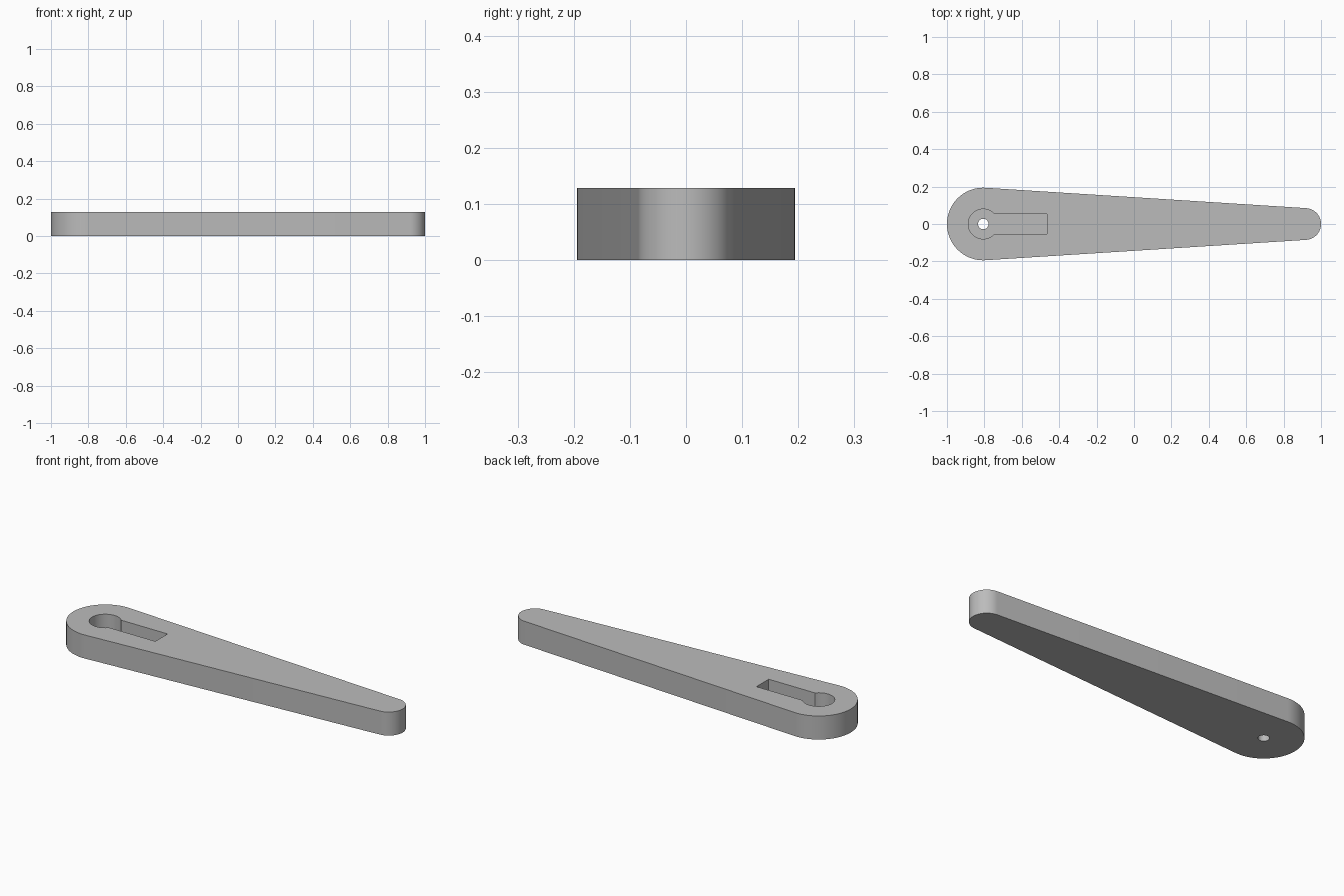
import bpy, bmesh, math

if "Cube" in bpy.data.objects:
    bpy.data.objects.remove(bpy.data.objects["Cube"])

HEIGHT, FLOOR = 0.129, 0.042      # arm thickness, floor under the pocket
HUB_X, HUB_R = -0.806, 0.194      # wide end
TIP_X, TIP_R = 0.915, 0.085       # narrow end
POCKET_R, HOLE_R = 0.08, 0.028
SLOT_END, SLOT_HALF = -0.465, 0.053


def arc(cx, r, start, end, steps, closed=False):
    count = steps if closed else steps + 1
    angles = [start + (end - start) * i / steps for i in range(count)]
    return [(cx + r * math.cos(a), r * math.sin(a)) for a in angles]


def loop(bm, points, z):
    verts = [bm.verts.new((x, y, z)) for x, y in points]
    edges = [bm.edges.new((v, verts[(i + 1) % len(verts)])) for i, v in enumerate(verts)]
    return verts, edges


def wall(bm, low, high):
    n = len(low[0])
    for i in range(n):
        j = (i + 1) % n
        bm.faces.new((low[0][i], low[0][j], high[0][j], high[0][i]))


def cap(bm, outer, inner, up):
    bmesh.ops.triangle_fill(bm, use_beauty=True, edges=outer[1] + inner[1],
                            normal=(0, 0, 1 if up else -1))


# Tapered outline: two arcs joined by their common tangents
tangent = math.acos((HUB_R - TIP_R) / (TIP_X - HUB_X))
outline = (arc(TIP_X, TIP_R, -tangent, tangent, 32)
           + arc(HUB_X, HUB_R, tangent, 2 * math.pi - tangent, 48))

# Keyhole pocket: round recess opening into a straight slot
mouth = math.asin(SLOT_HALF / POCKET_R)
keyhole = (arc(HUB_X, POCKET_R, mouth, 2 * math.pi - mouth, 40)
           + [(SLOT_END, -SLOT_HALF), (SLOT_END, SLOT_HALF)])

# Screw hole through the floor
hole = arc(HUB_X, HOLE_R, 0, 2 * math.pi, 32, closed=True)

bm = bmesh.new()
outer_low, outer_high = loop(bm, outline, 0), loop(bm, outline, HEIGHT)
key_low, key_high = loop(bm, keyhole, FLOOR), loop(bm, keyhole, HEIGHT)
hole_low, hole_high = loop(bm, hole, 0), loop(bm, hole, FLOOR)
for low, high in ((outer_low, outer_high), (key_low, key_high), (hole_low, hole_high)):
    wall(bm, low, high)
cap(bm, outer_high, key_high, True)     # top face
cap(bm, key_low, hole_high, True)       # pocket floor
cap(bm, outer_low, hole_low, False)     # underside
bmesh.ops.recalc_face_normals(bm, faces=bm.faces)

mesh = bpy.data.meshes.new("lever_arm")
bm.to_mesh(mesh)
bm.free()
arm = bpy.data.objects.new("lever_arm", mesh)
bpy.context.collection.objects.link(arm)

grey = bpy.data.materials.new("light_grey")
grey.diffuse_color = (0.5, 0.5, 0.5, 1)
grey.use_nodes = True
grey.node_tree.nodes["Principled BSDF"].inputs["Base Color"].default_value = grey.diffuse_color
mesh.materials.append(grey)

bpy.context.view_layer.objects.active = arm
arm.select_set(True)
bpy.ops.object.shade_smooth_by_angle(angle=math.radians(30))
